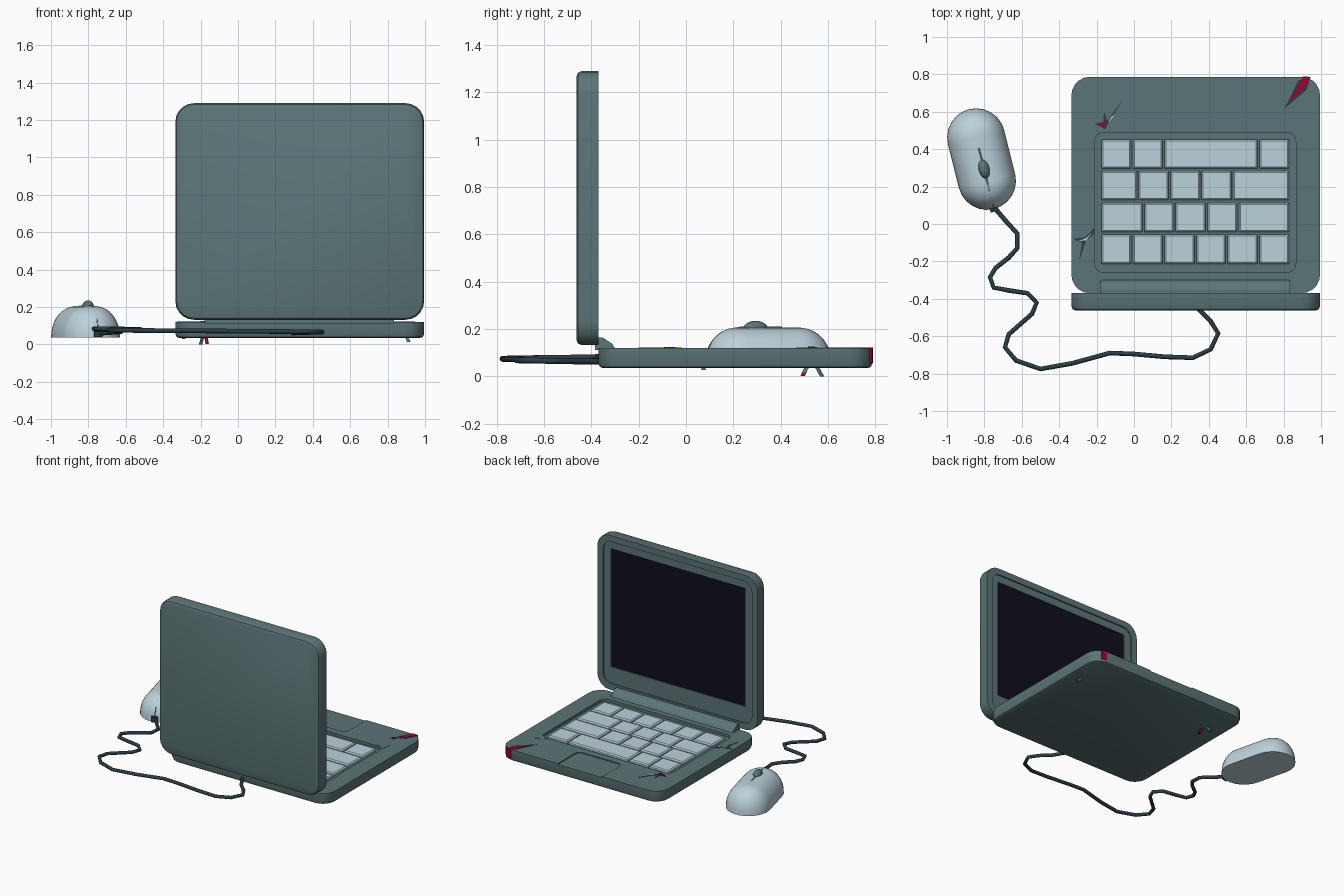
import bpy, bmesh, math
from mathutils import Matrix, Vector

if "Cube" in bpy.data.objects:
    bpy.data.objects.remove(bpy.data.objects["Cube"])


def material(name, rgb):
    m = bpy.data.materials.new(name)
    m.diffuse_color = (*rgb, 1)
    m.use_nodes = True
    m.node_tree.nodes["Principled BSDF"].inputs["Base Color"].default_value = m.diffuse_color
    return m


CASE = material("grey green casing", (.105, .178, .184))
PALE = material("pale blue grey", (.50, .645, .71))
SCREEN = material("dark screen", (.005, .004, .012))
CABLE = material("dark cable", (.025, .047, .06))
RED = material("deep red", (.32, .002, .03))


def smooth(ob, angle=35):
    bpy.ops.object.select_all(action='DESELECT')
    ob.select_set(True)
    bpy.context.view_layer.objects.active = ob
    bpy.ops.object.shade_smooth_by_angle(angle=math.radians(angle))


def loft(name, rings, mat, shade=True):
    """Skin a stack of equal point rings and cap both ends."""
    bm = bmesh.new()
    vs = [[bm.verts.new(p) for p in ring] for ring in rings]
    n = len(vs[0])
    for a, b in zip(vs, vs[1:]):
        for i in range(n):
            j = (i + 1) % n
            bm.faces.new((a[i], a[j], b[j], b[i]))
    bm.faces.new(vs[0])
    bm.faces.new(vs[-1])
    bmesh.ops.recalc_face_normals(bm, faces=bm.faces)
    me = bpy.data.meshes.new(name)
    bm.to_mesh(me)
    bm.free()
    me.materials.append(mat)
    ob = bpy.data.objects.new(name, me)
    bpy.context.collection.objects.link(ob)
    if shade:
        smooth(ob)
    return ob


def rounded(x0, x1, y0, y1, r, seg=5):
    pts = []
    for k, (cx, cy) in enumerate([(x1 - r, y1 - r), (x0 + r, y1 - r), (x0 + r, y0 + r), (x1 - r, y0 + r)]):
        for i in range(seg + 1):
            a = math.pi / 2 * (k + i / seg)
            pts.append((cx + r * math.cos(a), cy + r * math.sin(a)))
    return pts


def slab(name, box, r, levels, mat, upright=False):
    """Rounded slab; levels are (inset, height). Upright slabs lie in xz and are deep along y."""
    x0, x1, y0, y1 = box
    rings = []
    for d, h in levels:
        ring = rounded(x0 + d, x1 - d, y0 + d, y1 - d, max(r - d, .004))
        rings.append([(x, h, y) if upright else (x, y, h) for x, y in ring])
    return loft(name, rings, mat)


def carve(ob, cutter):
    mod = ob.modifiers.new("recess", 'BOOLEAN')
    mod.operation, mod.solver, mod.object = 'DIFFERENCE', 'EXACT', cutter
    bpy.ops.object.select_all(action='DESELECT')
    bpy.context.view_layer.objects.active = ob
    ob.select_set(True)
    bpy.ops.object.modifier_apply(modifier=mod.name)
    bpy.data.objects.remove(cutter)


def tube(name, pts, radius, mat, sides=2):
    cu = bpy.data.curves.new(name, 'CURVE')
    cu.dimensions = '3D'
    cu.bevel_depth, cu.bevel_resolution, cu.use_fill_caps = radius, sides, True
    sp = cu.splines.new('POLY')
    sp.points.add(len(pts) - 1)
    for p, q in zip(sp.points, pts):
        p.co = (*q, 1)
    cu.materials.append(mat)
    ob = bpy.data.objects.new(name, cu)
    bpy.context.collection.objects.link(ob)
    return ob


def plate(name, pts, z0, z1, mat):
    return loft(name, [[(x, y, z) for x, y in pts] for z in (z0, z1)], mat, False)


# Base with keyboard tray and trackpad recess
base = slab("laptop_base", (-.335, .995, -.37, .787), .1,
            [(.02, .035), (.006, .041), (0, .056), (0, .12)], CASE)
carve(base, slab("tray_cutter", (-.21, .865, -.26, .49), .05, [(0, .1), (0, .2)], CASE))
carve(base, slab("trackpad_cutter", (.145, .513, .545, .85), .04, [(0, .113), (0, .2)], CASE))
smooth(base)

# Keys, four rows given by key boundaries from left to right
rows = [
    (.375, [-.178, -.01, .158, .665, .834]),
    (.205, [-.178, .02, .19, .357, .525, .834]),
    (.035, [-.178, .05, .218, .387, .557, .834]),
    (-.135, [-.178, -.01, .158, .328, .495, .665, .834]),
]
for r, (cy, xs) in enumerate(rows):
    for c, (a, b) in enumerate(zip(xs, xs[1:])):
        rings = []
        for d, z in ((.005, .098), (.005, .112), (.013, .12)):
            rings.append([(a + d, cy - .083 + d, z), (b - d, cy - .083 + d, z),
                          (b - d, cy + .083 - d, z), (a + d, cy + .083 - d, z)])
        loft(f"key_{r}_{c}", rings, PALE, False)

# Lid with recessed bezel and screen facing +y
lid = slab("laptop_lid", (-.335, .995, .132, 1.29), .1,
           [(.022, -.462), (.007, -.456), (0, -.44), (0, -.37)], CASE, True)
carve(lid, slab("bezel_cutter", (-.288, .948, .178, 1.244), .07, [(0, -.38), (0, -.3)], CASE, True))
carve(lid, slab("screen_cutter", (-.23, .89, .3, 1.19), .005, [(0, -.39), (0, -.3)], CASE, True))
smooth(lid)
slab("screen", (-.23, .89, .3, 1.19), .005, [(0, -.393), (0, -.387)], SCREEN, True)

# Hinge bar
profile = [(-.385, .112), (-.385, .165), (-.352, .165), (-.312, .138), (-.295, .112)]
loft("hinge", [[(x, y, z) for y, z in profile] for x in (-.18, .835)], CASE, False)

# Mouse: domed capsule
place = Matrix.Translation((-.815, .347, 0)) @ Matrix.Rotation(math.radians(14), 4, 'Z')


def capsule(rad, z, half=.12, seg=12):
    ring = []
    for i in range(2 * seg + 2):
        top = i <= seg
        a = math.pi * (i if top else i - 1) / seg
        ring.append(place @ Vector((rad * math.cos(a), rad * math.sin(a) + (half if top else -half), z)))
    return ring


steps = [math.pi / 2 * i / 10 for i in range(11)]
loft("mouse_body", [capsule(max(.155 * max(math.cos(t), 0) ** .85, .006), .037 + .17 * math.sin(t) ** .95)
                    for t in steps], PALE)

# Mouse wheel, button seam and cable collar
bm = bmesh.new()
bmesh.ops.create_uvsphere(bm, u_segments=16, v_segments=10, radius=1,
                          matrix=place @ Matrix.Translation((0, -.055, .204)) @ Matrix.Diagonal((.029, .052, .031, 1)))
me = bpy.data.meshes.new("mouse_wheel")
bm.to_mesh(me)
bm.free()
me.materials.append(CASE)
wheel = bpy.data.objects.new("mouse_wheel", me)
bpy.context.collection.objects.link(wheel)
smooth(wheel)
seam = [(.06, .206), (-.12, .206), (-.17, .198), (-.21, .177), (-.25, .133), (-.268, .09), (-.277, .05)]
tube("mouse_seam", [place @ Vector((0, u, z)) for u, z in seam], .005, CASE, 1)
collar = [[place @ Vector((x, u, z)) for x, z in ((-.022, .04), (.022, .04), (.022, .08), (-.022, .08))]
          for u in (-.29, -.25)]
loft("cable_collar", collar, CABLE, False)

# Cable from mouse round the back of the lid
path = [(-.74, .08), (-.68, .01), (-.625, -.05), (-.625, -.13), (-.67, -.18), (-.74, -.235), (-.77, -.285),
        (-.75, -.34), (-.67, -.355), (-.57, -.37), (-.52, -.42), (-.545, -.48), (-.67, -.59), (-.69, -.66),
        (-.63, -.73), (-.5, -.775), (-.33, -.745), (-.13, -.69), (0, -.695), (.165, -.71), (.315, -.715),
        (.41, -.67), (.45, -.585), (.41, -.52), (.345, -.455), (.29, -.36)]
heights = []
for i in range(len(path)):
    t = i / (len(path) - 1)
    heights.append(.06 + .1 * t if t < .25 else .085 - .03 * (t - .25))
tube("mouse_cable", [(x, y, z) for (x, y), z in zip(path, heights)], .0125, CABLE)

# Cracks in the casing: dark plates with splinters showing inside
plate("crack_left", [(-.16, .604), (-.144, .55), (-.064, .658), (-.118, .567), (-.155, .508), (-.21, .535),
                     (-.165, .545)], .118, .122, CABLE)
plate("crack_left_core", [(-.2, .533), (-.15, .545), (-.15, .515)], .118, .126, RED)
plate("crack_left_splinter", [(-.14, .535), (-.1, .59), (-.125, .57)], .118, .124, PALE)
plate("crack_corner", [(.94, .776), (.88, .77), (.803, .615), (.925, .72)], .118, .121, CABLE)
plate("crack_corner_core", [(.945, .785), (.905, .79), (.825, .65), (.915, .735)], .055, .123, RED)
plate("crack_right", [(.88, .545), (.8, .503), (.85, .5), (.87, .465)], .112, .122, CASE)
plate("crack_side", [(-.325, -.08), (-.26, -.07), (-.21, -.02), (-.214, -.053), (-.257, -.09), (-.294, -.2),
                     (-.278, -.1)], .118, .122, CABLE)
plate("crack_side_splinter", [(-.3, -.092), (-.255, -.075), (-.225, -.045), (-.255, -.087)], .118, .124, PALE)

# Splinter tips poking through the underside
for name, x, y, dx, dy, z, mat in (("tip_red", -.172, .513, .007, -.02, .003, RED),
                                   ("tip_dark", -.188, .55, -.012, .025, 0, CASE),
                                   ("tip_right", .9, .515, .014, -.02, .012, CASE),
                                   ("tip_side", -.29, .07, 0, .005, .028, CASE)):
    sq = [(-.009, -.009), (.009, -.009), (.009, .009), (-.009, .009)]
    loft(name, [[(x + a, y + b, .045) for a, b in sq], [(x + dx + a, y + dy + b, z) for a, b in sq]], mat, False)
